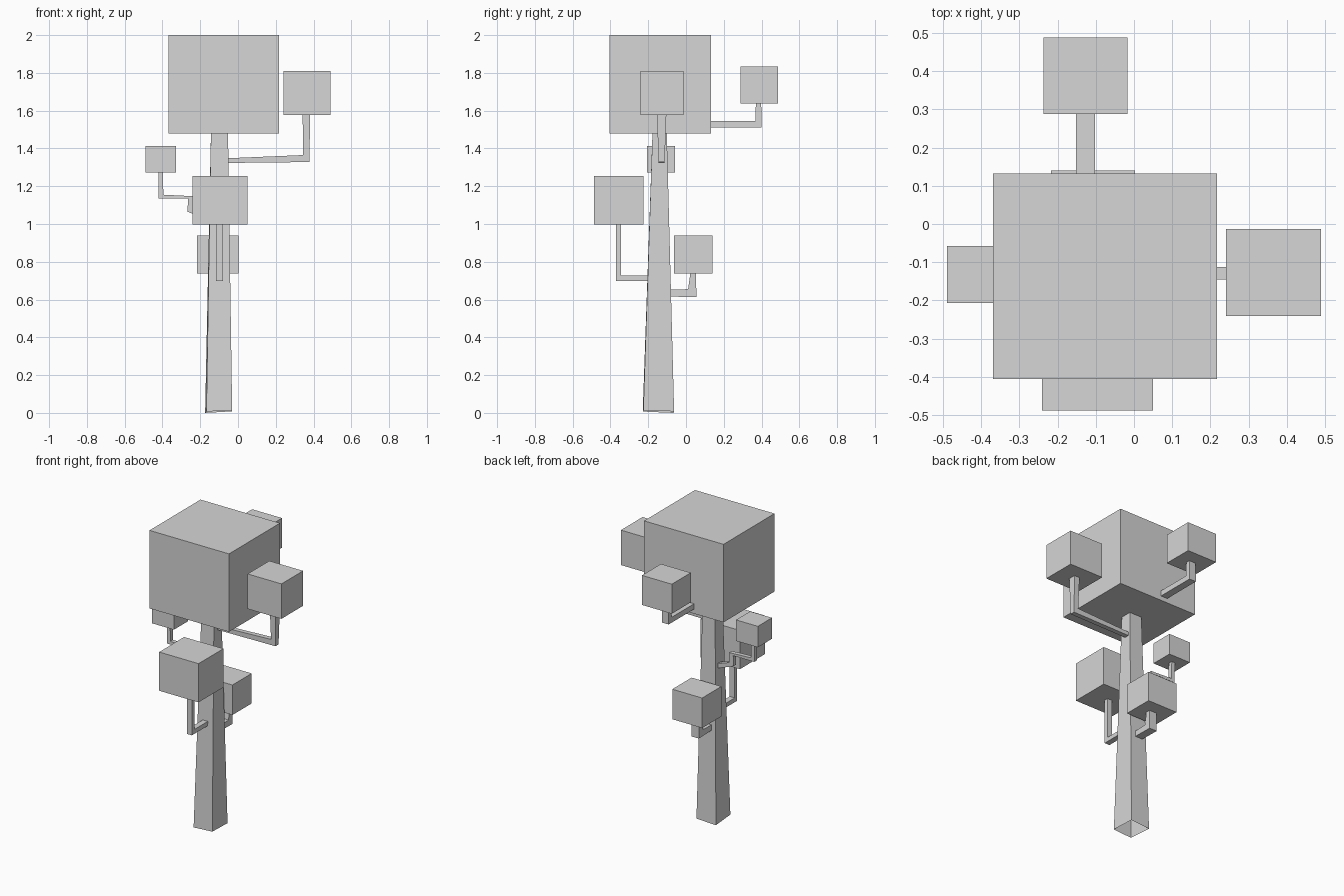
import bpy
import bmesh
from mathutils import Vector

cube = bpy.data.objects.get("Cube")
if cube:
    bpy.data.objects.remove(cube, do_unlink=True)

# One plain light grey for the whole tree
COLOUR = (0.67, 0.67, 0.67, 1)
grey = bpy.data.materials.new("plain light grey")
grey.use_nodes = True
grey.diffuse_color = COLOUR
grey.node_tree.nodes["Principled BSDF"].inputs["Base Color"].default_value = COLOUR


def prism(name, ring_a, ring_b, open_start=False):
    """Join two matching rings of points into a solid, optionally open at the start."""
    bm = bmesh.new()
    a = [bm.verts.new(p) for p in ring_a]
    b = [bm.verts.new(p) for p in ring_b]
    start = bm.faces.new(a)
    bm.faces.new(b)
    for i in range(len(a)):
        j = (i + 1) % len(a)
        bm.faces.new((a[i], a[j], b[j], b[i]))
    bmesh.ops.recalc_face_normals(bm, faces=bm.faces)
    if open_start:
        bm.faces.remove(start)
    mesh = bpy.data.meshes.new(name)
    bm.to_mesh(mesh)
    bm.free()
    mesh.materials.append(grey)
    obj = bpy.data.objects.new(name, mesh)
    bpy.context.collection.objects.link(obj)


def rect(x, y, z):
    corners = ((x[0], y[0]), (x[1], y[0]), (x[1], y[1]), (x[0], y[1]))
    return [Vector((cx, cy, z)) for cx, cy in corners]


def foliage(name, x, y, z):
    prism(name, rect(x, y, z[0]), rect(x, y, z[1]))


def branch(name, axis, outline, centre, width, tip_width=None):
    """Extrude a bent outline (along axis, height); the tip may be wider."""
    tip = max(z for _, z in outline)
    rings = []
    for side in (-0.5, 0.5):
        ring = []
        for along, z in outline:
            w = tip_width if tip_width and z == tip else width
            across = centre + side * w
            ring.append((along, across, z) if axis == "x" else (across, along, z))
        rings.append(ring)
    prism(name, *rings)


# Tapered trunk, open underneath, with a slightly uneven foot
foot = [(-0.167, -0.229, 0.007), (-0.031, -0.226, 0.014),
        (-0.033, -0.063, 0.008), (-0.174, -0.066, 0.0)]
prism("trunk", foot, rect((-0.143, -0.053), (-0.177, -0.102), 1.49), open_start=True)

# Cubic foliage blocks
foliage("crown", (-0.369, 0.217), (-0.405, 0.132), (1.48, 2.0))
foliage("left_foliage", (0.24, 0.489), (-0.241, -0.013), (1.577, 1.81))
foliage("right_foliage", (-0.489, -0.328), (-0.207, -0.058), (1.273, 1.413))
foliage("front_foliage", (-0.24, 0.05), (-0.487, -0.225), (0.997, 1.255))
foliage("lower_back_foliage", (-0.217, 0.003), (-0.063, 0.14), (0.738, 0.938))
foliage("upper_back_foliage", (-0.237, -0.017), (0.288, 0.488), (1.638, 1.835))

# Bent branches carrying the blocks
branch("left_branch", "x",
       [(-0.08, 1.323), (0.378, 1.328), (0.382, 1.585), (0.342, 1.585),
        (0.345, 1.365), (-0.08, 1.347)], -0.129, 0.032, 0.05)
branch("right_branch", "x",
       [(-0.1, 1.0), (-0.267, 1.065), (-0.265, 1.134), (-0.42, 1.134),
        (-0.422, 1.28), (-0.398, 1.28), (-0.395, 1.155), (-0.235, 1.147),
        (-0.235, 1.08), (-0.1, 1.035)], -0.133, 0.028)
branch("front_branch", "y",
       [(-0.17, 0.698), (-0.371, 0.698), (-0.371, 1.005), (-0.345, 1.005),
        (-0.345, 0.727), (-0.17, 0.727)], -0.099, 0.037)
branch("lower_back_branch", "y",
       [(-0.1, 0.616), (0.055, 0.613), (0.053, 0.745), (0.024, 0.745),
        (0.011, 0.655), (-0.1, 0.652)], -0.105, 0.055)
branch("upper_back_branch", "y",
       [(0.1, 1.51), (0.4, 1.51), (0.398, 1.645), (0.37, 1.645),
        (0.367, 1.546), (0.1, 1.546)], -0.127, 0.05)
